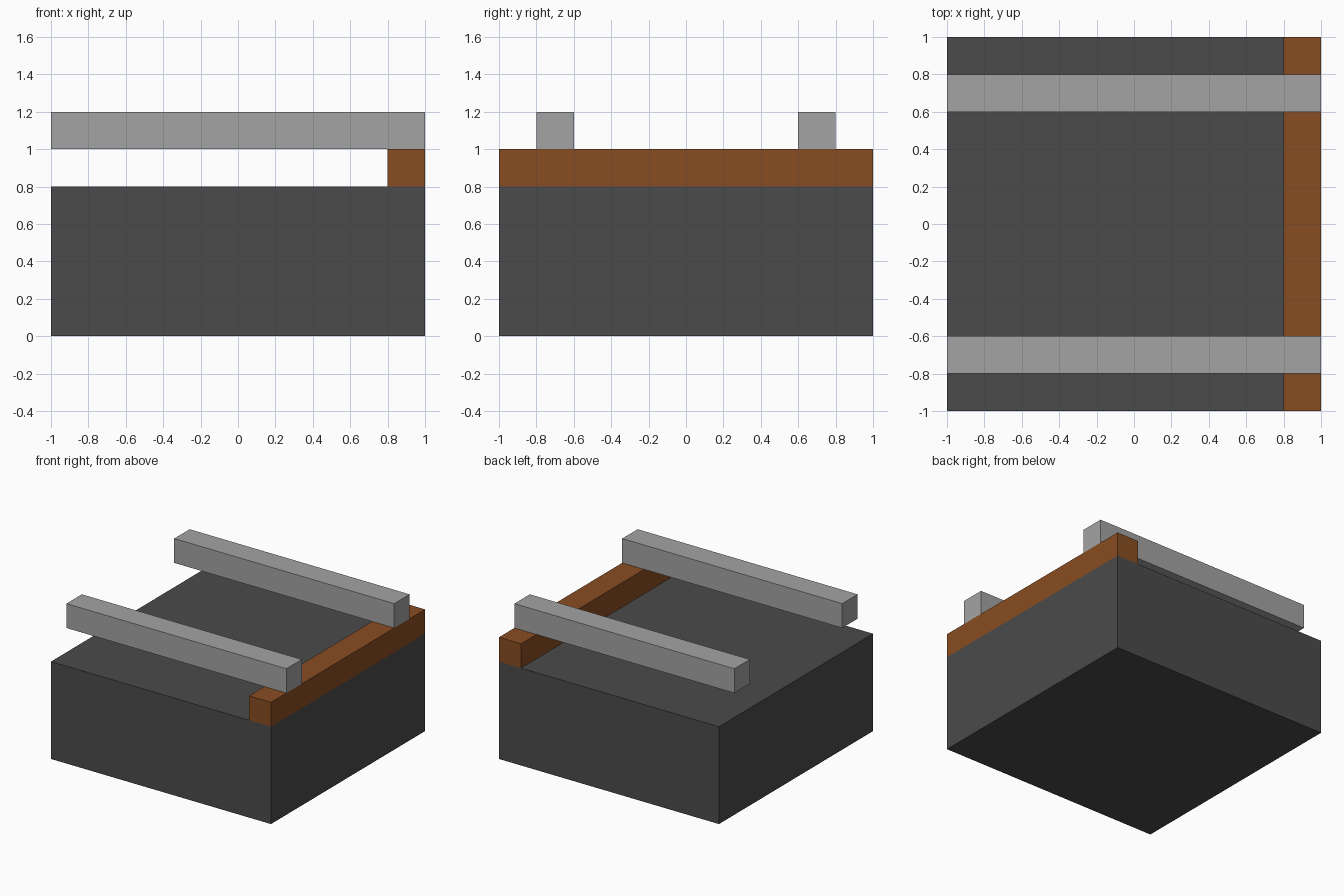
import bpy
import bmesh
from mathutils import Vector

cube = bpy.data.objects.get("Cube")
if cube:
    bpy.data.objects.remove(cube, do_unlink=True)


def make_material(name, rgb):
    mat = bpy.data.materials.new(name)
    mat.use_nodes = True
    color = (*rgb, 1.0)
    mat.diffuse_color = color
    mat.node_tree.nodes["Principled BSDF"].inputs["Base Color"].default_value = color
    return mat


def make_box(name, low, high, mat):
    """Box spanning two opposite corners."""
    low, high = Vector(low), Vector(high)
    bm = bmesh.new()
    bmesh.ops.create_cube(bm, size=1.0)
    bmesh.ops.scale(bm, vec=high - low, verts=bm.verts)
    mesh = bpy.data.meshes.new(name)
    bm.to_mesh(mesh)
    bm.free()
    mesh.materials.append(mat)
    obj = bpy.data.objects.new(name, mesh)
    obj.location = (low + high) / 2
    bpy.context.collection.objects.link(obj)
    return obj


charcoal = make_material("charcoal", (0.07, 0.07, 0.07))
brown = make_material("brown", (0.25, 0.075, 0.016))
light_grey = make_material("light grey", (0.37, 0.37, 0.37))

# Main block
make_box("base_block", (-1, -1, 0), (1, 1, 0.8), charcoal)

# Beam along the left edge
make_box("side_beam", (0.8, -1, 0.8), (1, 1, 1), brown)

# Pair of rails resting on the beam
for name, y in (("front_rail", -0.7), ("back_rail", 0.7)):
    make_box(name, (-1, y - 0.1, 1), (1, y + 0.1, 1.2), light_grey)
